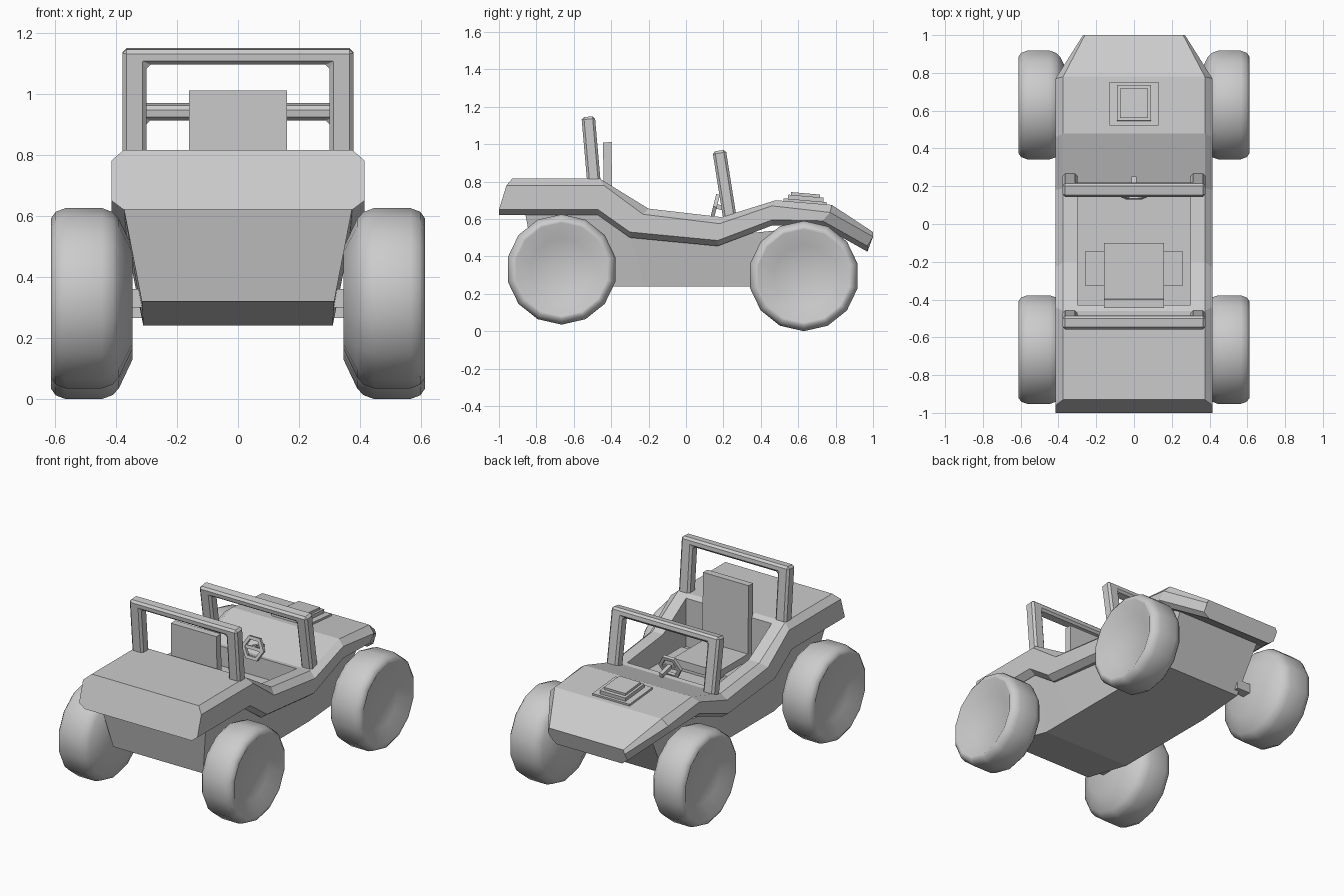
import bpy, bmesh
from math import radians, sin, cos, tau
from mathutils import Matrix, Vector

if "Cube" in bpy.data.objects:
    bpy.data.objects.remove(bpy.data.objects["Cube"])

GREY = (0.6, 0.6, 0.6, 1)
mat = bpy.data.materials.new("plain grey")
mat.use_nodes = True
mat.diffuse_color = GREY
mat.node_tree.nodes["Principled BSDF"].inputs["Base Color"].default_value = GREY


def finish(name, bm):
    bmesh.ops.recalc_face_normals(bm, faces=bm.faces)
    mesh = bpy.data.meshes.new(name)
    bm.to_mesh(mesh)
    bm.free()
    mesh.materials.append(mat)
    ob = bpy.data.objects.new(name, mesh)
    bpy.context.collection.objects.link(ob)
    return ob


def loft(name, rings):
    """Skin a row of equal rings and cap both ends."""
    bm = bmesh.new()
    loops = [[bm.verts.new(p) for p in ring] for ring in rings]
    for a, b in zip(loops, loops[1:]):
        for i in range(len(a)):
            bm.faces.new((a[i - 1], a[i], b[i], b[i - 1]))
    bm.faces.new(loops[0])
    bm.faces.new(loops[-1])
    return finish(name, bm)


def box(name, x, y, z, tilt=0):
    """Box from (low, high) pairs, tilted about its own centre."""
    bm = bmesh.new()
    bmesh.ops.create_cube(bm, size=1)
    ob = finish(name, bm)
    size = [b - a for a, b in (x, y, z)]
    ob.data.transform(Matrix.Diagonal((*size, 1)))
    ob.rotation_euler.x = radians(tilt)
    ob.location = [(a + b) / 2 for a, b in (x, y, z)]
    return ob


def mirrored(half):
    return half + [(-x, y, z) for x, y, z in reversed(half)]


# Lower tub: bottom y, z, half width, then top y, z, half width
tub_stations = [
    (-.80, .32, .315, -.86, .63, .375),
    (-.44, .24, .31, -.47, .63, .375),
    (-.22, .24, .31, -.30, .51, .365),
    (.18, .24, .31, .18, .47, .355),
    (.27, .24, .31, .30, .52, .36),
    (.62, .24, .28, .80, .57, .30),
]
tub = loft("lower_tub", [mirrored([(xb, yb, zb), (xt, yt, zt)])
                         for yb, zb, xb, yt, zt, xt in tub_stations])

# Upper shell: y and z of top edge, side edge and lower edge, then half width
shell_stations = [
    (-.93, .815, -.96, .78, -1.0, .65, .415),
    (-.46, .815, -.44, .78, -.47, .65, .415),
    (-.20, .655, -.23, .625, -.30, .53, .415),
    (.19, .61, .18, .575, .17, .485, .415),
    (.48, .70, .46, .67, .46, .595, .415),
    (.78, .675, .77, .635, .73, .59, .415),
    (1.0, .53, 1.0, .505, .97, .455, .27),
]
shell = loft("upper_shell", [
    mirrored([(x - .04 if x > .3 else x - .01, yt, zt), (x, ys, zs),
              (x, yb, zb), (x - .04, yb, zb - .03)])
    for yt, zt, ys, zs, yb, zb, x in shell_stations])

# Cockpit opening cut through shell and tub
cutter = box("cockpit_cutter", (-.30, .30), (-.43, .16), (.49, 1.0))
cutter.hide_render = True
cutter.hide_viewport = True
for ob in (tub, shell):
    cut = ob.modifiers.new("cockpit", 'BOOLEAN')
    cut.operation = 'DIFFERENCE'
    cut.solver = 'EXACT'
    cut.object = cutter


# Roll bar and windscreen frame
def hoop(name, y, z, height, lean):
    bm = bmesh.new()
    outline = mirrored([(.30, 0, height - .05), (.30, 0, 0),
                        (.378, 0, 0), (.378, 0, height)])
    face = bm.faces.new([bm.verts.new((a, -.036, c)) for a, _, c in outline])
    out = bmesh.ops.extrude_face_region(bm, geom=[face])
    verts = [g for g in out["geom"] if isinstance(g, bmesh.types.BMVert)]
    bmesh.ops.translate(bm, verts=verts, vec=(0, .072, 0))
    ob = finish(name, bm)
    ob.location = (0, y, z)
    ob.rotation_euler.x = radians(lean)
    bevel = ob.modifiers.new("chamfer", 'BEVEL')
    bevel.width = .013
    bevel.segments = 1


hoop("roll_bar", -.49, .77, .378, 5)
hoop("windscreen_frame", .24, .57, .40, 9)

# Seat
box("seat_base", (-.26, .26), (-.325, -.145), (.47, .54))
box("seat_cushion", (-.16, .16), (-.43, -.10), (.53, .58))
box("seat_back", (-.16, .16), (-.44, -.395), (.55, 1.01), 1)

# Steering wheel: six-sided ring on a short column
ring = []
for i in range(7):
    a = tau * i / 6
    ring.append([(r * cos(a), d, r * sin(a)) for r, d in
                 ((.055, -.01), (.078, -.01), (.078, .01), (.055, .01))])
steering = loft("steering_wheel", ring)
steering.location = (0, .155, .665)
steering.rotation_euler.x = radians(-14)
box("steering_spoke", (-.06, .06), (.15, .16), (.655, .675), -14)
box("steering_column", (-.012, .012), (.155, .25), (.645, .67), -14)

# Stepped hood vent
box("vent_base", (-.13, .13), (.52, .75), (.655, .70), -5)
box("vent_step", (-.09, .09), (.545, .735), (.68, .722), -5)
box("vent_cap", (-.075, .075), (.56, .715), (.70, .737), -5)

# Wheels: distance from the centre line and radius along the profile
wheel_profile = [(.345, .165), (.39, .26), (.41, .282), (.445, .295),
                 (.565, .295), (.597, .283), (.612, .262), (.612, .25),
                 (.565, .165)]
SIDES = 14
for end, y, z in (("front", -.665, .33), ("rear", .63, .295)):
    for side, s in (("left", 1), ("right", -1)):
        wheel = loft(f"{end}_{side}_wheel", [
            [(s * x, r * sin(tau * i / SIDES), -r * cos(tau * i / SIDES))
             for i in range(SIDES)] for x, r in wheel_profile])
        wheel.location = (0, y, z)
        bpy.ops.object.select_all(action='DESELECT')
        wheel.select_set(True)
        bpy.context.view_layer.objects.active = wheel
        bpy.ops.object.shade_smooth_by_angle(angle=radians(40))
        # Axle stub
        box(f"{end}_{side}_axle", sorted((s * .25, s * .36)),
            (y - .03, y + .03), (z - .03, z + .03))
